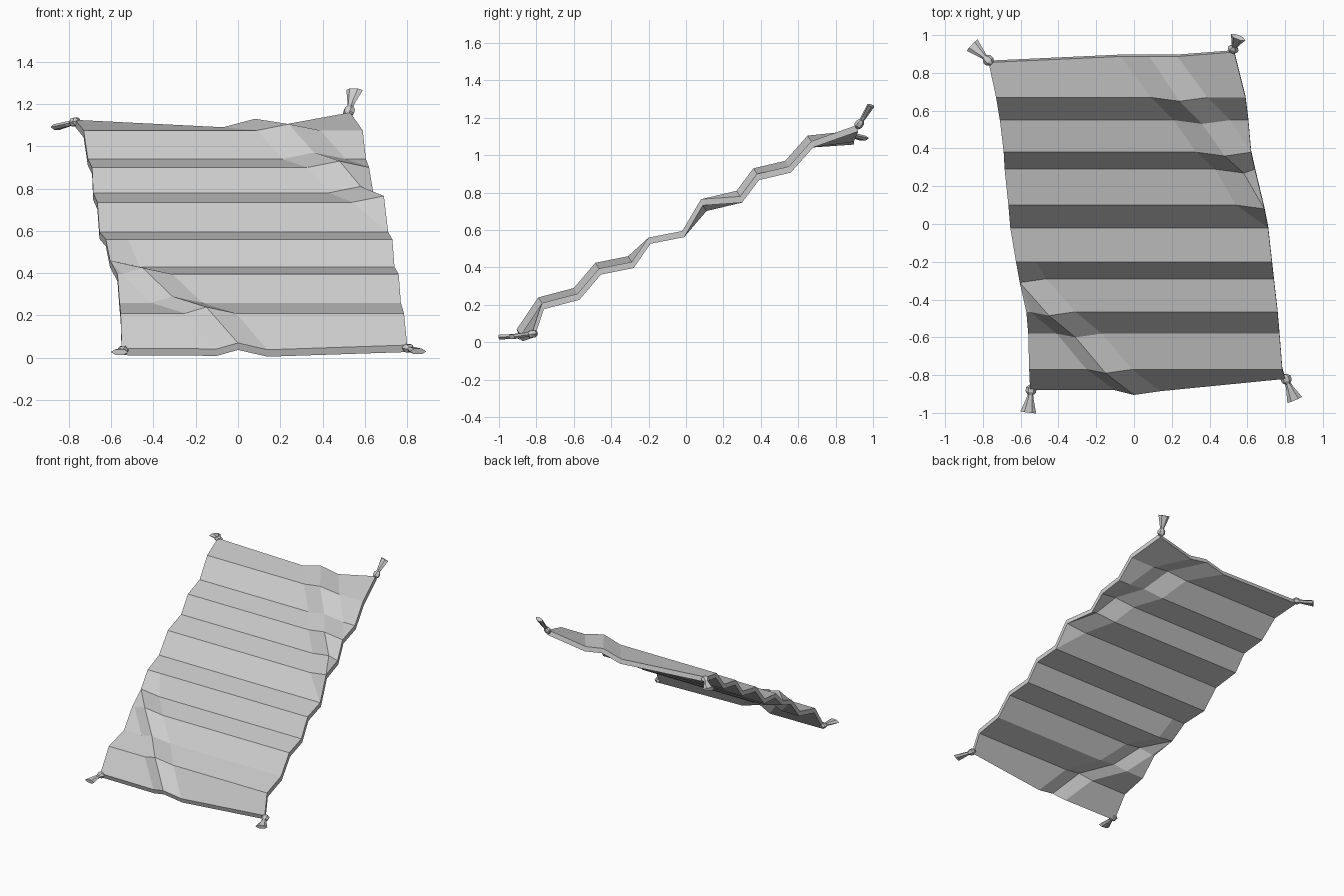
import bpy
import bmesh
import math
from mathutils import Vector

default_cube = bpy.data.objects.get("Cube")
if default_cube:
    bpy.data.objects.remove(default_cube, do_unlink=True)

# One plain cloth colour
cloth = bpy.data.materials.new("grey_cloth")
cloth.use_nodes = True
cloth.diffuse_color = (0.6, 0.6, 0.6, 1)
cloth.node_tree.nodes["Principled BSDF"].inputs["Base Color"].default_value = cloth.diffuse_color


def finish(bm, name):
    """Turn a bmesh into a flat-shaded object."""
    bmesh.ops.recalc_face_normals(bm, faces=bm.faces)
    mesh = bpy.data.meshes.new(name)
    bm.to_mesh(mesh)
    bm.free()
    mesh.materials.append(cloth)
    obj = bpy.data.objects.new(name, mesh)
    bpy.context.collection.objects.link(obj)
    return obj


# Pleat lines from front to back: y, z, right edge x, left edge x
pleats = [
    (-0.86, 0.05, -0.55, 0.80), (-0.77, 0.21, -0.555, 0.785),
    (-0.58, 0.26, -0.56, 0.77), (-0.465, 0.395, -0.57, 0.76),
    (-0.29, 0.43, -0.605, 0.74), (-0.20, 0.56, -0.625, 0.73),
    (-0.02, 0.595, -0.655, 0.71), (0.10, 0.735, -0.665, 0.69),
    (0.29, 0.78, -0.685, 0.64), (0.38, 0.90, -0.69, 0.62),
    (0.55, 0.94, -0.71, 0.605), (0.67, 1.075, -0.73, 0.59),
    (0.88, 1.10, -0.77, 0.53),
]

# Crest x of the two diagonal creases, by pleat number
front_crest = {0: 0.0, 1: -0.15, 2: -0.31, 3: -0.45, 4: -0.605, 5: -0.66}
back_crest = {12: 0.08, 11: 0.24, 10: 0.36, 9: 0.48, 8: 0.58, 7: 0.69}
CREASE_LIFT = Vector((0, -0.02, 0.03))

# Hand-set hem lines: y and z of each point across the cloth
front_hem = [(-0.88, 0.045), (-0.88, 0.042), (-0.905, 0.07), (-0.885, 0.038),
             (-0.82, 0.06)]
back_hem = [(0.855, 1.125), (0.887, 1.09), (0.887, 1.13), (0.887, 1.105),
            (0.91, 1.16)]


def pleat_points(i):
    """Points across one pleat line: edge, both creases, edge."""
    y, z, x0, x1 = pleats[i]
    b1 = front_crest.get(i, -1)
    b2 = back_crest.get(i, 1)
    xs = [x0, b1 - 0.1, b1, b1 + 0.14, b2 - 0.15, b2, b2 + 0.15, x1]
    points = []
    for x in xs:
        x = min(max(x, x0), x1)
        p = Vector((x, y, z))
        if min(abs(x - b1), abs(x - b2)) < 0.02:
            p += CREASE_LIFT
        points.append(p)
    if i == 0:
        hem, cols = front_hem, (0, 1, 2, 3, 7)
    elif i == 12:
        hem, cols = back_hem, (0, 4, 5, 6, 7)
    else:
        return points
    for (hy, hz), c in zip(hem, cols):
        points[c].yz = hy, hz
    # Points gathered at an edge follow that edge
    for p in points:
        for edge in (points[0], points[7]):
            if abs(p.x - edge.x) < 0.001:
                p.yz = edge.yz
    return points


# Carpet: pleated sheet given thickness by a downward extrusion
bm = bmesh.new()
grid = [[bm.verts.new(p) for p in pleat_points(i)] for i in range(len(pleats))]
for near, far in zip(grid, grid[1:]):
    for c in range(len(near) - 1):
        bm.faces.new((near[c], near[c + 1], far[c + 1], far[c]))
bmesh.ops.remove_doubles(bm, verts=bm.verts, dist=0.002)
under = bmesh.ops.extrude_face_region(bm, geom=bm.faces[:], use_keep_orig=True)
bmesh.ops.translate(bm, vec=(0.0, 0.01, -0.033),
                    verts=[g for g in under["geom"] if isinstance(g, bmesh.types.BMVert)])
finish(bm, "carpet")

# Tassel rings: distance along, half width, half thickness
rings = [(-0.025, 0.012, 0.012), (-0.01, 0.028, 0.022), (0.012, 0.028, 0.022),
         (0.028, 0.015, 0.012), (0.05, 0.02, 0.014), (0.122, 0.042, 0.015)]
SIDES = 6


def tassel(name, knot, tip):
    """Flattened knot with a flared fringe, pointing from knot to tip."""
    knot = Vector(knot)
    axis = (Vector(tip) - knot).normalized()
    wide = axis.cross(Vector((0, 0, 1))).normalized()
    thin = wide.cross(axis)
    bm = bmesh.new()
    loops = []
    for along, w, t in rings:
        loop = []
        for k in range(SIDES):
            a = math.tau * k / SIDES
            loop.append(bm.verts.new(
                knot + axis * along + wide * w * math.cos(a) + thin * t * math.sin(a)))
        loops.append(loop)
    for a, b in zip(loops, loops[1:]):
        for k in range(SIDES):
            n = (k + 1) % SIDES
            bm.faces.new((a[k], a[n], b[n], b[k]))
    bm.faces.new(loops[0])
    bm.faces.new(loops[-1])
    finish(bm, name)


tassel("front_right_tassel", (-0.545, -0.877, 0.035), (-0.56, -1, 0.027))
tassel("front_left_tassel", (0.805, -0.82, 0.045), (0.85, -0.93, 0.03))
tassel("back_right_tassel", (-0.77, 0.865, 1.115), (-0.86, 0.95, 1.09))
tassel("back_left_tassel", (0.525, 0.925, 1.165), (0.55, 0.985, 1.26))
